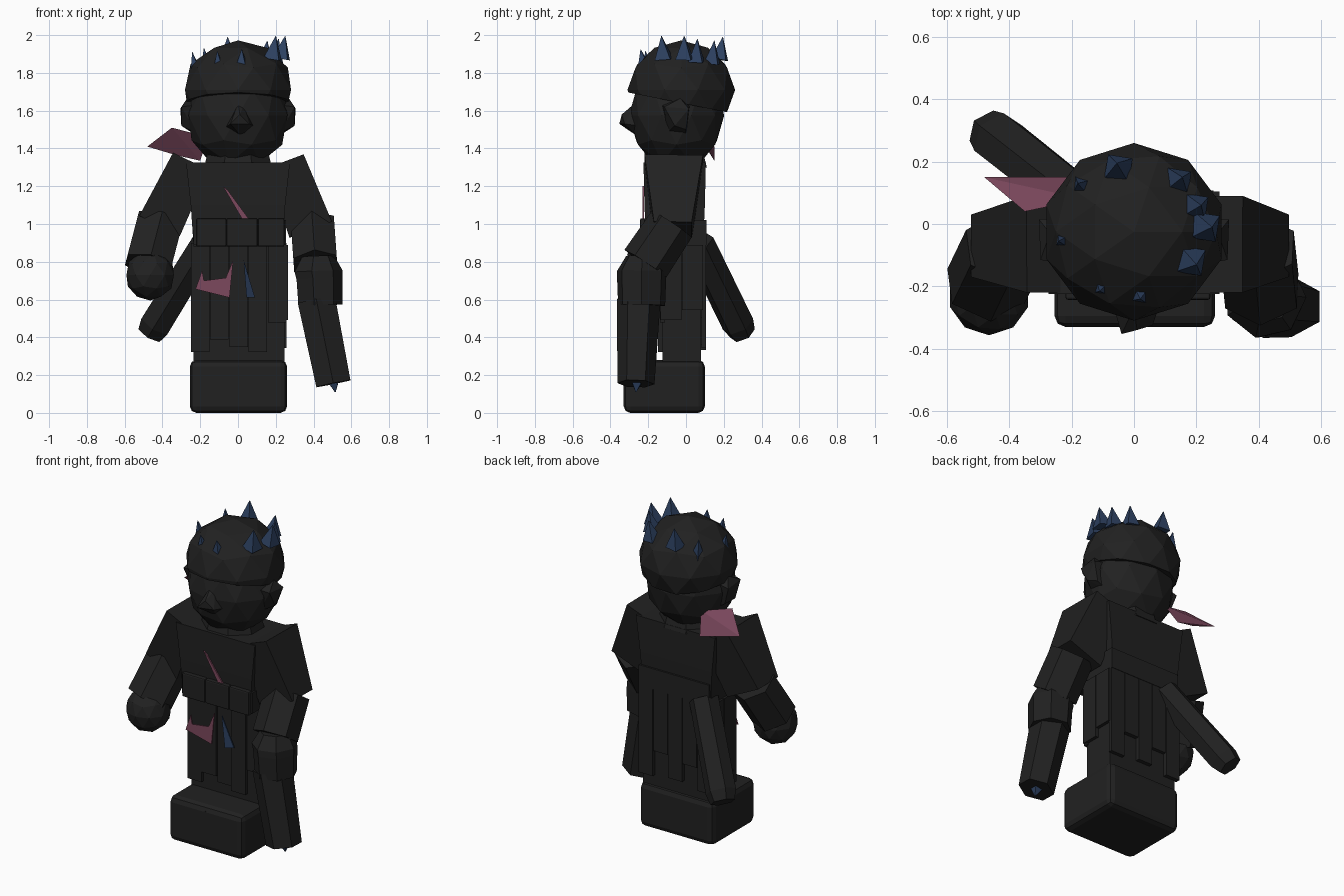
import bpy, bmesh, math, random
from mathutils import Vector

if "Cube" in bpy.data.objects:
    bpy.data.objects.remove(bpy.data.objects["Cube"])
random.seed(4)


def material(name, rgb):
    m = bpy.data.materials.new(name)
    m.diffuse_color = (*rgb, 1)
    m.use_nodes = True
    m.node_tree.nodes["Principled BSDF"].inputs["Base Color"].default_value = m.diffuse_color
    return m


BLACK = material("charcoal", (0.0152, 0.0152, 0.0152))
PINK = material("dusty_pink", (0.20, 0.065, 0.11))
BLUE = material("slate_blue", (0.026, 0.052, 0.118))


def finish(name, bm, mat, bevel=0):
    bmesh.ops.recalc_face_normals(bm, faces=bm.faces)
    me = bpy.data.meshes.new(name)
    bm.to_mesh(me)
    bm.free()
    me.materials.append(mat)
    ob = bpy.data.objects.new(name, me)
    bpy.context.collection.objects.link(ob)
    if bevel:
        mod = ob.modifiers.new("bevel", 'BEVEL')
        mod.width, mod.segments = bevel, 2
    return ob


def box(name, lo, hi, mat=BLACK, bevel=0):
    bm = bmesh.new()
    bmesh.ops.create_cube(bm, size=1)
    for v in bm.verts:
        v.co = [(a + b) / 2 + c * (b - a) for a, b, c in zip(lo, hi, v.co)]
    return finish(name, bm, mat, bevel)


def limb(name, sections, sides, mat=BLACK, turn=0.5, bevel=0):
    """Loft of rings (centre, half width, half depth) square to the end-to-end axis."""
    axis = (Vector(sections[-1][0]) - Vector(sections[0][0])).normalized()
    u = Vector((0, 1, 0)).cross(axis).normalized()
    w = axis.cross(u)
    k = 1 / math.cos(math.pi / sides)
    bm = bmesh.new()
    rings = []
    for c, rx, ry in sections:
        ring = []
        for i in range(sides):
            a = math.tau * (i + turn) / sides
            ring.append(bm.verts.new(Vector(c) + (u * rx * math.cos(a) + w * ry * math.sin(a)) * k))
        rings.append(ring)
    for r, s in zip(rings, rings[1:]):
        for i in range(sides):
            j = (i + 1) % sides
            bm.faces.new((r[i], r[j], s[j], s[i]))
    bm.faces.new(rings[0])
    bm.faces.new(rings[-1])
    return finish(name, bm, mat, bevel)


def ball(name, centre, radii, cut=None, normal=None):
    bm = bmesh.new()
    bmesh.ops.create_icosphere(bm, subdivisions=2, radius=1)
    for v in bm.verts:
        v.co = [c + r * p for c, r, p in zip(centre, radii, v.co)]
    if cut:
        res = bmesh.ops.bisect_plane(bm, geom=bm.verts[:] + bm.edges[:] + bm.faces[:],
                                     plane_co=cut, plane_no=normal, clear_outer=True)
        edges = [e for e in res['geom_cut'] if isinstance(e, bmesh.types.BMEdge)]
        bmesh.ops.edgeloop_fill(bm, edges=edges)
    return finish(name, bm, BLACK)


def hull(name, points, mat=BLACK):
    bm = bmesh.new()
    for p in points:
        bm.verts.new(p)
    bmesh.ops.convex_hull(bm, input=bm.verts)
    return finish(name, bm, mat)


def patch(name, outline, y, mat, slope=0):
    """Thin plate; slope swings it back towards the right."""
    bm = bmesh.new()
    x0 = outline[0][0]
    face = bm.faces.new([bm.verts.new((x, y + slope * (x - x0), z)) for x, z in outline])
    res = bmesh.ops.extrude_face_region(bm, geom=[face])
    for v in res['geom']:
        if isinstance(v, bmesh.types.BMVert):
            v.co.y += 0.008
    return finish(name, bm, mat)


# Boots and legs
box("boots", (-0.255, -0.33, 0), (0.26, 0.1, 0.28), bevel=0.035)
box("boot_seam", (0.0, -0.332, 0.04), (0.006, -0.3, 0.25))
box("legs", (-0.235, -0.125, 0.25), (0.245, 0.08, 0.95))

# Ragged coat strips around the legs
for i in range(5):
    x = -0.25 + i * 0.102
    for label, y0, y1 in (("front", -0.15, -0.11), ("back", 0.07, 0.105)):
        box(f"{label}_strip", (x, y0 + random.uniform(0, 0.015), random.uniform(0.3, 0.52)),
            (x + 0.098, y1, 0.9))
for i in range(2):
    y = -0.135 + i * 0.115
    for label, x0, x1 in (("left", -0.25, -0.22), ("right", 0.235, 0.265)):
        box(f"{label}_strip", (x0, y, random.uniform(0.34, 0.58)), (x1, y + 0.11, 0.89))

# Torso, belt and pouches
limb("torso", [((0, -0.06, 0.88), 0.235, 0.15), ((0, -0.06, 1.1), 0.25, 0.16),
               ((0, -0.06, 1.325), 0.275, 0.165)], 4)
box("belt", (-0.235, -0.222, 0.89), (0.255, 0.108, 1.02))
for x0, x1 in ((-0.22, -0.062), (-0.06, 0.104), (0.106, 0.245)):
    box("pouch", (x0, -0.243, 0.88), (x1, -0.2, 1.03), bevel=0.008)
limb("collar", [((0, -0.05, 1.3), 0.18, 0.16), ((0, -0.05, 1.38), 0.16, 0.14)], 8)

# Arms
limb("right_upper_arm", [((0.25, -0.065, 1.33), 0.105, 0.155), ((0.385, -0.07, 0.97), 0.12, 0.10)], 4)
limb("right_forearm", [((0.395, -0.075, 1.0), 0.115, 0.11), ((0.41, -0.215, 0.79), 0.115, 0.115)], 6)
limb("right_hand", [((0.42, -0.23, 0.83), 0.08, 0.08), ((0.42, -0.235, 0.75), 0.12, 0.12),
                    ((0.425, -0.235, 0.71), 0.115, 0.12), ((0.43, -0.235, 0.57), 0.11, 0.115)], 7)
limb("left_upper_arm", [((-0.25, -0.065, 1.33), 0.105, 0.155), ((-0.415, -0.07, 0.99), 0.12, 0.10)], 4)
limb("left_forearm", [((-0.415, -0.075, 1.01), 0.12, 0.11), ((-0.475, -0.2, 0.78), 0.12, 0.11)], 6)
ball("left_fist", (-0.465, -0.225, 0.73), (0.132, 0.132, 0.135))

# Carried rod with spiked tip, and sheath at the back
limb("rod", [((0.415, -0.25, 0.6), 0.10, 0.10), ((0.505, -0.265, 0.155), 0.092, 0.085)], 6)
limb("rod_tip", [((0.505, -0.26, 0.17), 0.03, 0.03), ((0.515, -0.265, 0.11), 0.002, 0.002)], 4, BLUE)
limb("sheath", [((-0.17, 0.065, 0.9), 0.075, 0.075), ((-0.435, 0.275, 0.47), 0.08, 0.075),
                ((-0.465, 0.30, 0.42), 0.065, 0.06)], 6)

# Head, hair cap, ears and nose
ball("face", (0, -0.05, 1.575), (0.275, 0.252, 0.295), (0, 0, 1.335), (0, 0, -1))
ball("hair_cap", (0, -0.025, 1.71), (0.295, 0.285, 0.262), (0, -0.05, 1.645), (0, -0.2, -1))
for s in (-1, 1):
    hull("ear", [(s * x, y, z) for x, y, z in (
        (0.22, -0.13, 1.63), (0.22, 0.02, 1.63), (0.22, -0.1, 1.48), (0.22, 0, 1.47),
        (0.3, -0.115, 1.62), (0.27, -0.03, 1.665), (0.305, 0.015, 1.61), (0.30, -0.06, 1.52),
        (0.27, 0.0, 1.5))])
hull("nose", [(0.0, -0.27, 1.64), (0.03, -0.27, 1.63), (-0.07, -0.25, 1.51), (0.085, -0.25, 1.52),
              (0.02, -0.25, 1.46), (-0.04, -0.353, 1.53), (0.01, -0.34, 1.58), (0.06, -0.325, 1.53)])

# Crown of spikes: tip x, y, z and size
for x, y, z, r in ((-0.055, 0.195, 1.99, 0.04), (0.155, 0.15, 1.97, 0.038), (0.215, 0.06, 1.98, 0.038),
                   (0.25, -0.01, 1.995, 0.042), (0.20, -0.13, 1.995, 0.042), (0.02, -0.24, 1.925, 0.036),
                   (-0.11, -0.215, 1.915, 0.032), (-0.242, -0.055, 1.91, 0.028), (-0.18, 0.13, 1.93, 0.03)):
    limb("spike", [((x * 0.91, y * 0.91, z - 0.12), r, r), ((x, y, z), 0.001, 0.001)], 4, BLUE,
         0.4)

# Scarf tail, chest slash and hanging cloth scraps
hull("scarf_tail", [(-0.48, 0.15, 1.41), (-0.35, 0.04, 1.51), (-0.16, 0.08, 1.46),
                    (-0.2, 0.15, 1.335), (-0.33, 0.135, 1.365)], PINK)
patch("chest_slash", [(-0.08, 1.2), (-0.055, 1.18), (0.055, 1.03), (0.02, 1.03)], -0.231, PINK)
patch("pink_scrap", [(-0.225, 0.655), (-0.045, 0.61), (-0.025, 0.81), (-0.065, 0.715),
                     (-0.18, 0.70), (-0.19, 0.755)], -0.2, PINK)
patch("blue_scrap", [(0.03, 0.81), (0.045, 0.61), (0.09, 0.61)], -0.205, BLUE, 0.6)
